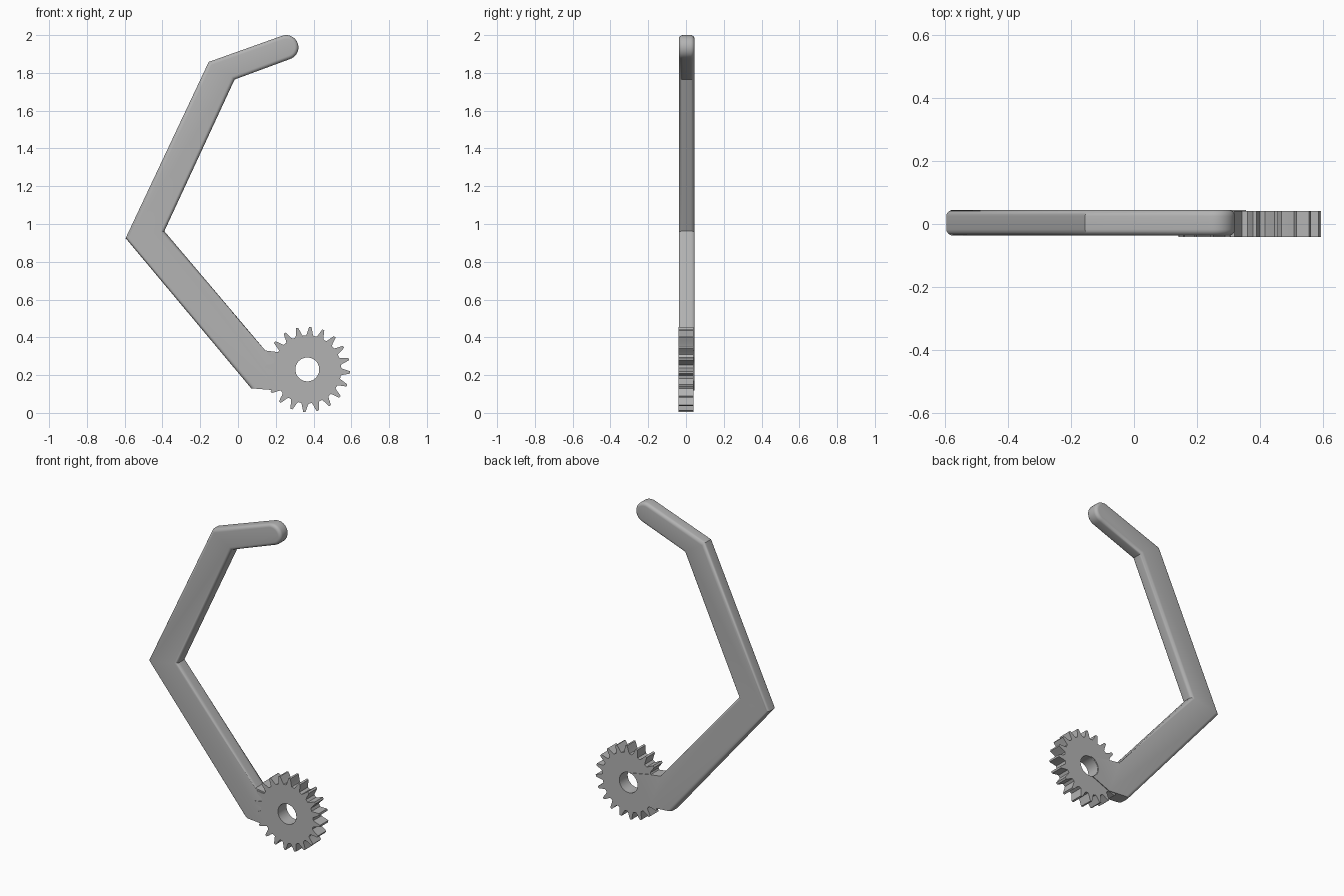
import bpy, bmesh
from math import cos, sin, pi, radians, atan2

cube = bpy.data.objects.get("Cube")
if cube:
    bpy.data.objects.remove(cube, do_unlink=True)

grey = bpy.data.materials.new("plain grey")
grey.use_nodes = True
colour = (0.45, 0.45, 0.45, 1)
grey.diffuse_color = colour
grey.node_tree.nodes["Principled BSDF"].inputs["Base Color"].default_value = colour

GX, GZ = 0.367, 0.23          # gear axis
HOLE, ROOT, TIP = 0.063, 0.18, 0.226


def finish(bm, name):
    bmesh.ops.recalc_face_normals(bm, faces=bm.faces)
    mesh = bpy.data.meshes.new(name)
    bm.to_mesh(mesh)
    bm.free()
    mesh.materials.append(grey)
    obj = bpy.data.objects.new(name, mesh)
    bpy.context.collection.objects.link(obj)
    bpy.ops.object.select_all(action='DESELECT')
    obj.select_set(True)
    bpy.context.view_layer.objects.active = obj
    bpy.ops.object.shade_smooth_by_angle(angle=radians(32))
    return obj


def extrude(bm, faces, depth):
    moved = bmesh.ops.extrude_face_region(bm, geom=faces)["geom"]
    verts = [g for g in moved if isinstance(g, bmesh.types.BMVert)]
    bmesh.ops.translate(bm, verts=verts, vec=(0, depth, 0))


def arc(cx, cz, r, start, end, n):
    return [(cx + r * cos(radians(start + (end - start) * i / n)),
             cz + r * sin(radians(start + (end - start) * i / n))) for i in range(n + 1)]


# Bent arm: rounded finger tip, two elbows, and a root that wraps the gear hole
outline = [(0.07, 0.13), (-0.595, 0.925), (-0.155, 1.858)]
outline += arc(0.255, 1.935, 0.065, 108, -72, 14)
outline += [(-0.018, 1.765), (-0.39, 0.962), (0.145, 0.33), (0.21, 0.322)]
outline += arc(GX, GZ, HOLE + 0.002, 100, 250, 12)
outline += [(0.22, 0.118)]
bm = bmesh.new()
face = bm.faces.new([bm.verts.new((x, -0.037, z)) for x, z in outline])
extrude(bm, [face], 0.082)
rims = []
for e in bm.edges:
    a, b = (v.co for v in e.verts)
    if abs(a.y - b.y) < 0.001 and (a.z + b.z) / 2 > 0.34:
        rims.append(e)
bmesh.ops.bevel(bm, geom=rims, offset=0.02, offset_type='OFFSET', segments=5,
                profile=0.5, affect='EDGES', clamp_overlap=True)
finish(bm, "bent_arm")

# Gear: one tooth profile (angle in degrees, radius) repeated around a bored disc
TEETH = 20
tooth = [(-6.2, ROOT), (-4.2, 0.194), (-2.9, 0.21), (-1.5, TIP),
         (1.5, TIP), (2.9, 0.21), (4.2, 0.194), (6.2, ROOT)]
bm = bmesh.new()
inner, outer = [], []
for t in range(TEETH):
    for da, r in tooth:
        a = radians(-4 + t * 360 / TEETH + da)
        for ring, rad in ((inner, HOLE), (outer, r)):
            ring.append(bm.verts.new((GX + rad * cos(a), -0.041, GZ + rad * sin(a))))
n = len(outer)
faces = [bm.faces.new((inner[i], outer[i], outer[(i + 1) % n], inner[(i + 1) % n]))
         for i in range(n)]
extrude(bm, faces, 0.082)
finish(bm, "gear")
